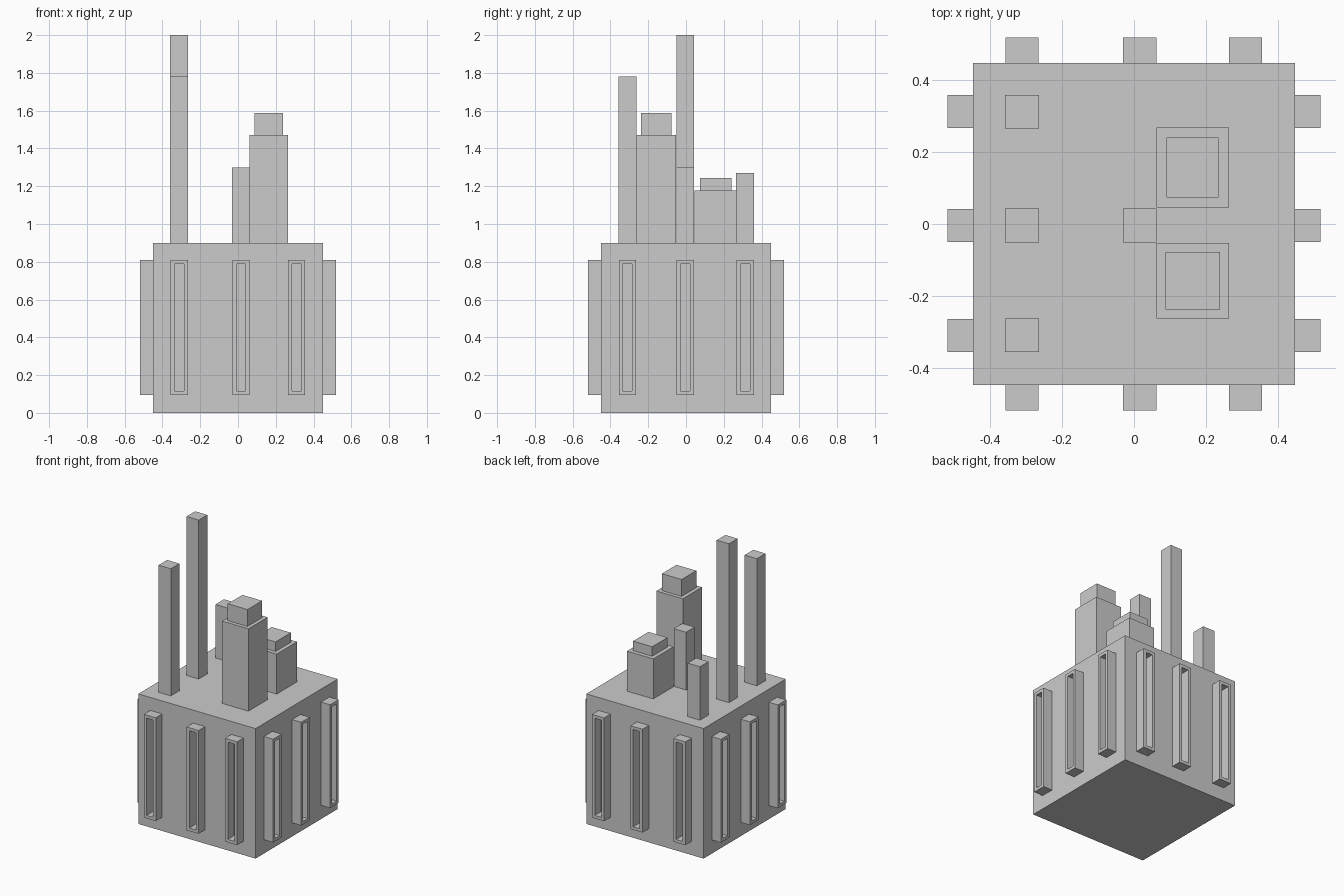
import bpy, bmesh
from mathutils import Vector

if "Cube" in bpy.data.objects:
    bpy.data.objects.remove(bpy.data.objects["Cube"])


def new_object(name, bm):
    bmesh.ops.recalc_face_normals(bm, faces=bm.faces)
    mesh = bpy.data.meshes.new(name)
    bm.to_mesh(mesh)
    bm.free()
    obj = bpy.data.objects.new(name, mesh)
    bpy.context.collection.objects.link(obj)
    return obj


def box_mesh(lo, hi):
    bm = bmesh.new()
    bmesh.ops.create_cube(bm, size=1)
    for v in bm.verts:
        v.co = Vector([(a + b) / 2 + c * (b - a) for a, b, c in zip(lo, hi, v.co)])
    bm.normal_update()
    return bm


def box(name, x, y, z):
    return new_object(name, box_mesh((x[0], y[0], z[0]), (x[1], y[1], z[1])))


def window_frame(name, axis, side, centre):
    """Hollow frame standing out from the wall facing side * axis."""
    lo, hi = [0, 0, 0.095], [0, 0, 0.81]
    lo[axis], hi[axis] = sorted((side * WALL, side * OUT))
    lo[1 - axis], hi[1 - axis] = centre - 0.046, centre + 0.046
    bm = box_mesh(lo, hi)
    outward = Vector((0, 0, 0))
    outward[axis] = side
    front = max(bm.faces, key=lambda f: f.normal.dot(outward))
    back = min(bm.faces, key=lambda f: f.normal.dot(outward))
    bmesh.ops.delete(bm, geom=[back], context='FACES_ONLY')
    bmesh.ops.inset_region(bm, faces=[front], thickness=0.021, use_even_offset=True)
    inner = bmesh.ops.extrude_discrete_faces(bm, faces=[front])["faces"][0]
    bmesh.ops.translate(bm, verts=inner.verts, vec=outward * (WALL - OUT))
    bmesh.ops.delete(bm, geom=[inner], context='FACES_ONLY')
    return new_object(name, bm)


WALL, OUT, ROOF = 0.449, 0.519, 0.9

# Main building block
box("building", (-WALL, WALL), (-WALL, WALL), (0, ROOF))

# Three slot frames on every wall
for axis, centres in ((0, (-0.31, -0.004, 0.313)), (1, (-0.312, 0.016, 0.31))):
    for side in (-1, 1):
        for c in centres:
            window_frame("window_frame", axis, side, c)

# Thin chimneys: centre x, centre y, top
for x, y, top in ((-0.312, -0.31, 1.78), (-0.312, -0.004, 2.0),
                  (-0.312, 0.313, 1.27), (0.016, -0.004, 1.30)):
    box("chimney", (x - 0.047, x + 0.047), (y - 0.047, y + 0.047), (ROOF, top))

# Stepped roof towers with caps
box("front_tower", (0.062, 0.264), (-0.263, -0.053), (ROOF, 1.47))
box("front_tower_cap", (0.088, 0.239), (-0.238, -0.078), (1.47, 1.587))
box("back_tower", (0.062, 0.264), (0.046, 0.269), (ROOF, 1.177))
box("back_tower_cap", (0.09, 0.236), (0.074, 0.241), (1.177, 1.243))
